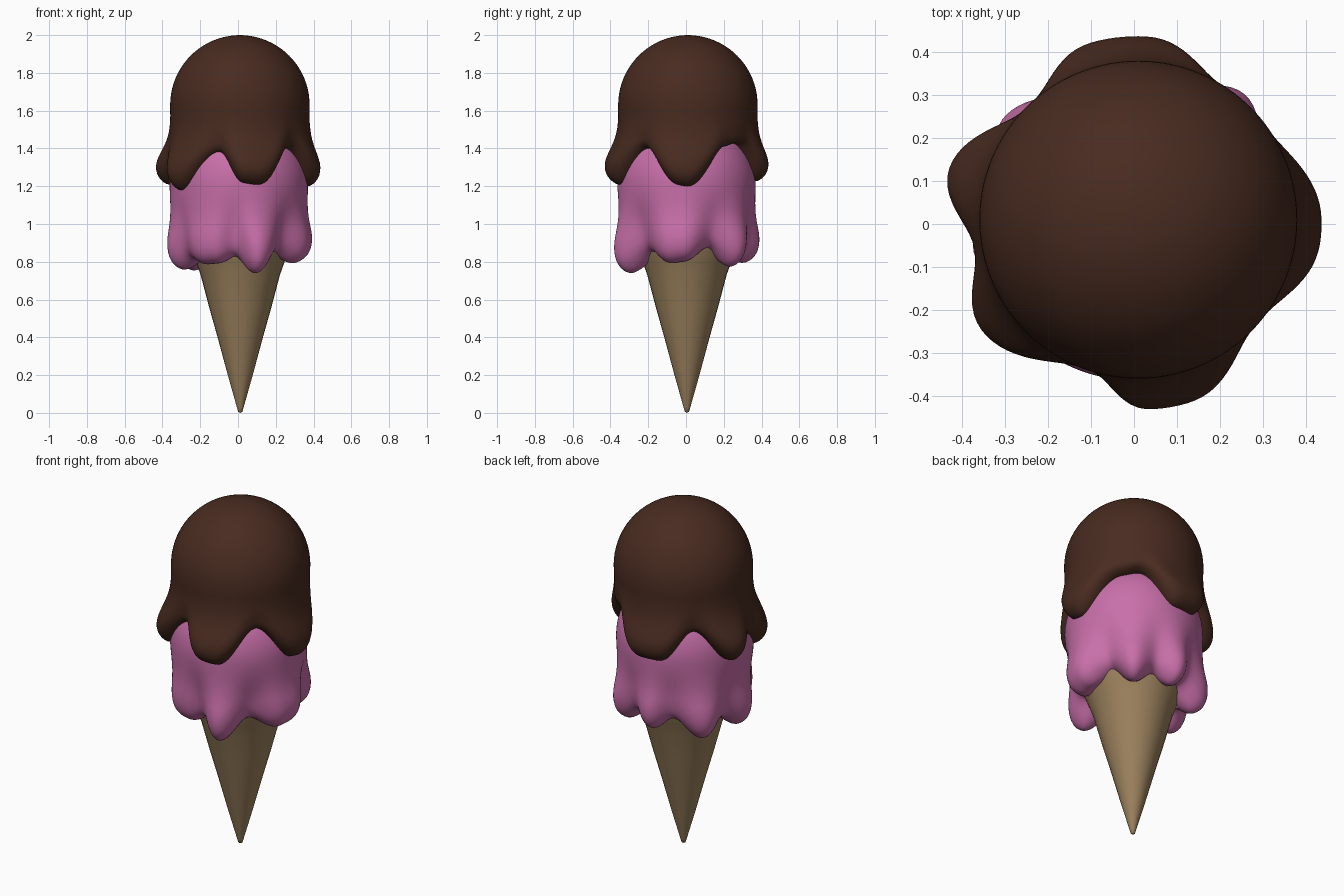
import bpy, bmesh, math

if "Cube" in bpy.data.objects:
    bpy.data.objects.remove(bpy.data.objects["Cube"])


def finish(name, rings, color, centre, top=None, bottom=None, levels=1):
    """Skin a stack of rings (lists of points), cap with poles, shade smooth."""
    bm = bmesh.new()
    vr = [[bm.verts.new(p) for p in ring] for ring in rings]
    n = len(vr[0])
    for a, b in zip(vr, vr[1:]):
        for i in range(n):
            j = (i + 1) % n
            bm.faces.new((a[i], b[i], b[j], a[j]))
    for z, ring in ((top, vr[0]), (bottom, vr[-1])):
        if z is not None:
            pole = bm.verts.new((0, 0, z))
            for i in range(n):
                bm.faces.new((pole, ring[i], ring[(i + 1) % n]))
    bmesh.ops.recalc_face_normals(bm, faces=bm.faces)
    me = bpy.data.meshes.new(name)
    bm.to_mesh(me)
    bm.free()
    for p in me.polygons:
        p.use_smooth = True
    ob = bpy.data.objects.new(name, me)
    ob.location = (centre[0], centre[1], 0)
    bpy.context.collection.objects.link(ob)
    mat = bpy.data.materials.new(name + "_colour")
    mat.diffuse_color = (*color, 1)
    mat.use_nodes = True
    mat.node_tree.nodes["Principled BSDF"].inputs["Base Color"].default_value = mat.diffuse_color
    me.materials.append(mat)
    if levels:
        ob.modifiers.new("smooth", 'SUBSURF').levels = levels
        ob.modifiers["smooth"].render_levels = levels
    return ob


def sample(keys, deg):
    """Cosine interpolation of (angle, edge height, bulge radius) around the circle."""
    ext = keys + [(keys[0][0] + 360, *keys[0][1:])]
    if deg < keys[0][0]:
        deg += 360
    for a, b in zip(ext, ext[1:]):
        if a[0] <= deg <= b[0]:
            t = (1 - math.cos(math.pi * (deg - a[0]) / (b[0] - a[0]))) / 2
            return [a[k] + (b[k] - a[k]) * t for k in (1, 2)]


def scoop(name, zc, R, keys, skirt, color, centre, n=72):
    """Dome above zc, then a dripping skirt; skirt rows = (u, bulge factor, inset)."""
    ang = [360 * i / n for i in range(n)]
    edge = [sample(keys, d) for d in ang]
    rings = []
    for k in range(1, 11):
        a = math.pi / 2 * k / 10
        rings.append([(R * math.sin(a) * math.cos(math.radians(d)),
                       R * math.sin(a) * math.sin(math.radians(d)),
                       zc + R * math.cos(a)) for d in ang])
    for u, f, inset in skirt:
        ring = []
        for d, (zb, rb) in zip(ang, edge):
            r = R + (rb - R) * f - inset
            ring.append((r * math.cos(math.radians(d)), r * math.sin(math.radians(d)),
                         zc + (zb - zc) * u))
        rings.append(ring)
    return finish(name, rings, color, centre, top=zc + R)


# Cone with a slight flare and a rounded tip
profile = [(.29, 1.0), (.265, .88), (.235, .8), (.21, .73), (.165, .56), (.12, .4),
           (.066, .2), (.018, .03), (.011, .006)]
finish("cone", [[(r * math.cos(math.tau * i / 32), r * math.sin(math.tau * i / 32), z)
                 for i in range(32)] for r, z in profile],
       (.33, .22, .11), (.012, .005), bottom=0, levels=0)

# Lower pink scoop with seven drips
pink_keys = [(25, .87, .33), (50, .77, .395), (72, .85, .34), (92, .79, .39),
             (112, .85, .335), (142, .75, .395), (165, .83, .34), (190, .755, .385),
             (212, .81, .34), (232, .785, .37), (248, .79, .365), (266, .83, .32),
             (286, .735, .40), (316, .85, .32), (345, .79, .385), (358, .80, .39)]
scoop("lower_scoop", 1.22, .368, pink_keys,
      [(.18, .05, .004), (.35, .25, .008), (.5, .6, .006), (.62, .92, 0), (.74, 1.08, 0),
       (.86, 1.08, .01), (.95, 1, .035), (1.0, 1, .075), (1.0, 1, .11), (.93, 1, .16)],
      (.58, .16, .40), (.004, .002))

# Upper chocolate scoop with five drips
choc_keys = [(0, 1.195, .425), (38, 1.41, .365), (56, 1.43, .365), (86, 1.225, .425),
             (106, 1.225, .425), (134, 1.385, .365), (166, 1.205, .455), (190, 1.27, .385),
             (214, 1.175, .445), (252, 1.375, .365), (272, 1.215, .44), (286, 1.205, .44),
             (319, 1.40, .365), (352, 1.205, .425)]
scoop("upper_scoop", 1.63, .371, choc_keys,
      [(.15, 0, .003), (.3, .08, .003), (.43, .25, .002), (.55, .55, 0), (.66, .9, 0),
       (.76, 1.08, 0), (.87, 1.05, .004), (.95, 1, .025), (1.0, 1, .055), (1.0, 1, .085),
       (.94, .8, .13)],
      (.065, .024, .014), (.01, .01))
